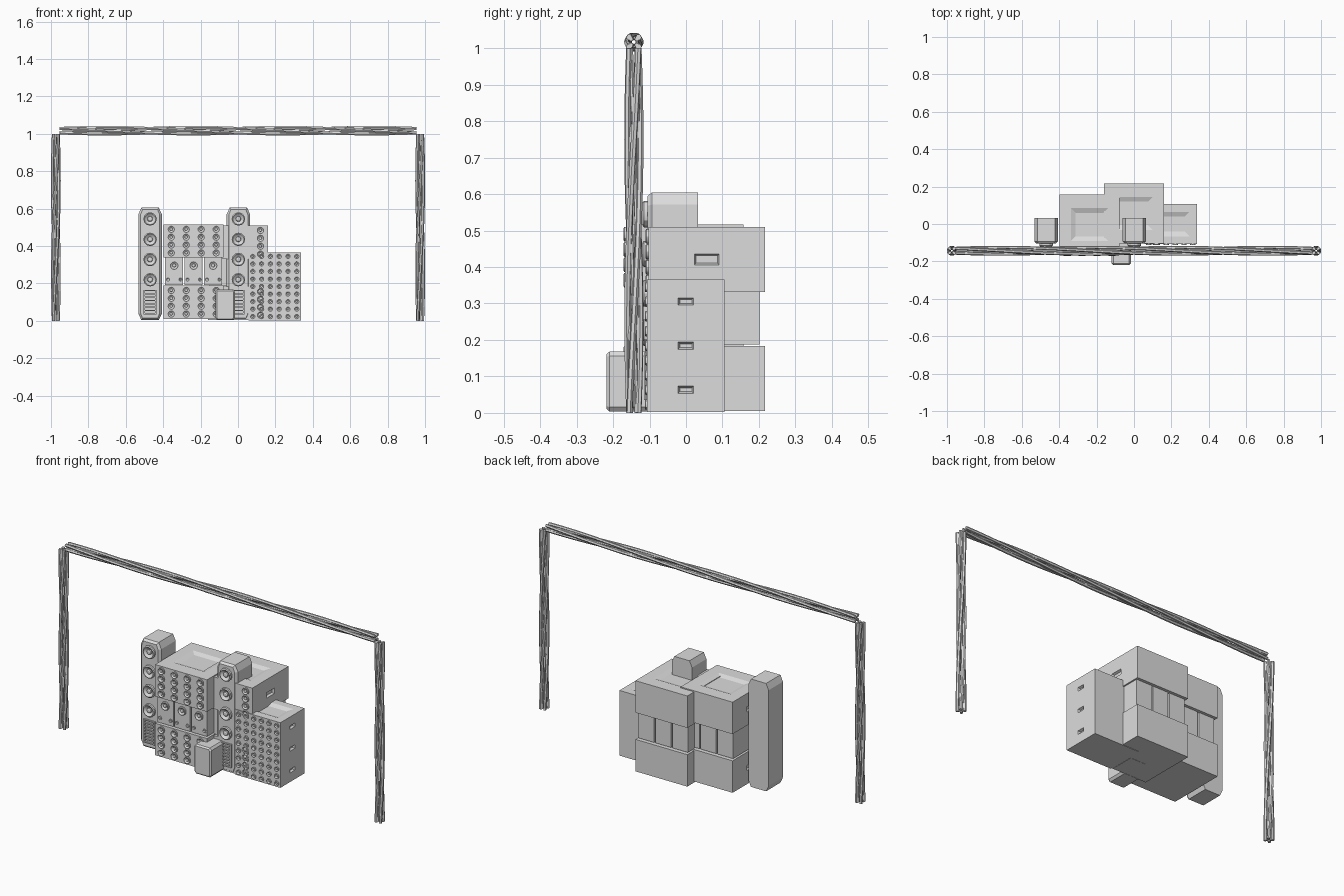
import bpy, bmesh, math
from mathutils import Vector, Matrix

cube = bpy.data.objects.get("Cube")
if cube:
    bpy.data.objects.remove(cube, do_unlink=True)

grey = bpy.data.materials.new("light grey")
grey.use_nodes = True
colour = (0.72, 0.72, 0.72, 1)
grey.diffuse_color = colour
grey.node_tree.nodes["Principled BSDF"].inputs["Base Color"].default_value = colour


def finish(name, bm, smooth=False):
    mesh = bpy.data.meshes.new(name)
    bm.normal_update()
    bm.to_mesh(mesh)
    bm.free()
    mesh.materials.append(grey)
    obj = bpy.data.objects.new(name, mesh)
    bpy.context.collection.objects.link(obj)
    if smooth:
        bpy.ops.object.select_all(action='DESELECT')
        obj.select_set(True)
        bpy.context.view_layer.objects.active = obj
        bpy.ops.object.shade_smooth_by_angle()


def add_box(bm, lo, hi):
    lo, hi = Vector(lo), Vector(hi)
    place = Matrix.Translation((lo + hi) / 2) @ Matrix.Diagonal((*(hi - lo), 1))
    bmesh.ops.create_cube(bm, size=1, matrix=place)


def recess(bm, normal, size, depth, taper):
    """Sink a rectangular pocket with sloping walls into one box side."""
    n = Vector(normal)
    bm.normal_update()
    face = max((f for f in bm.faces if f.normal.dot(n) > 0.99),
               key=lambda f: f.calc_area())
    centre = face.calc_center_median()
    axes = [a for a in range(3) if abs(n[a]) < 0.5]
    for shrink, sink in ((0, 0), (taper, depth)):
        bmesh.ops.inset_individual(bm, faces=[face], thickness=0.002)
        for v in face.verts:
            for a, s in zip(axes, size):
                side = math.copysign(s / 2 - shrink, v.co[a] - centre[a])
                v.co[a] = centre[a] + side
            v.co -= n * sink


def cabinet(name, lo, hi, handle, top=None):
    bm = bmesh.new()
    add_box(bm, lo, hi)
    for side in (-1, 1):
        recess(bm, (side, 0, 0), handle, 0.012, 0.005)
    if top:
        recess(bm, (0, 0, 1), top, 0.01, 0.025)
    finish(name, bm)


# Speaker cone outline: radius fraction, distance out from the panel
CONE = ((1, 0), (1, 0.3), (0.85, 0.4), (0.72, 0.25), (0.4, 0.06),
        (0.36, 0.25), (0.2, 0.35))


def add_driver(bm, x, y, z, r, sides=12):
    rings = []
    for f, out in CONE:
        ring = []
        for i in range(sides):
            a = math.tau * i / sides
            ring.append(bm.verts.new((x + r * f * math.cos(a), y - r * out,
                                      z + r * f * math.sin(a))))
        rings.append(ring)
    for a, b in zip(rings, rings[1:]):
        for i in range(sides):
            j = (i + 1) % sides
            bm.faces.new((a[i], a[j], b[j], b[i]))
    bm.faces.new(rings[-1])


def drivers(name, spots, y):
    bm = bmesh.new()
    for x, z, r in spots:
        add_driver(bm, x, y, z, r)
    finish(name, bm, True)


def chamfered_prism(name, x, w, z0, z1, y0, y1, cx, cz, bevel):
    """Upright block with cut corners and a bevelled front rim."""
    h = w / 2
    outline = ((-h + cx, z0), (h - cx, z0), (h, z0 + cz), (h, z1 - cz),
               (h - cx, z1), (-h + cx, z1), (-h, z1 - cz), (-h, z0 + cz))
    bm = bmesh.new()
    face = bm.faces.new([bm.verts.new((x + u, y0 + bevel, z))
                         for u, z in outline])
    new = bmesh.ops.extrude_face_region(bm, geom=[face])["geom"]
    for v in new:
        if isinstance(v, bmesh.types.BMVert):
            v.co.y = y1
    bmesh.ops.recalc_face_normals(bm, faces=bm.faces)
    front = min(bm.faces, key=lambda f: f.calc_center_median().y)
    bmesh.ops.inset_individual(bm, faces=[front], thickness=bevel)
    for v in front.verts:
        v.co.y = y0
    finish(name, bm)


# Column loudspeakers: cabinet, four drivers and a slatted horn
def column(name, x):
    front = -0.105
    chamfered_prism(name + "_column", x, 0.125, 0.004, 0.605, front, 0.033,
                    0.016, 0.034, 0.012)
    drivers(name + "_column_drivers",
            [(x, z, 0.036) for z in (0.545, 0.436, 0.328, 0.22)], front)
    bm = bmesh.new()
    for side in (-1, 1):
        add_box(bm, (x + side * 0.03 - 0.004, front - 0.01, 0.035),
                (x + side * 0.03 + 0.004, front + 0.002, 0.165))
    for i in range(8):
        z = 0.035 + i * 0.0177
        add_box(bm, (x - 0.03, front - 0.009, z),
                (x + 0.03, front + 0.002, z + 0.006))
    finish(name + "_column_horn", bm)


column("right", -0.47)
column("centre", 0.002)


# Square stacks: two large cabinets with three slim units between
def stack(name, x, y, z, columns, units):
    half = 0.16
    front = y - half
    for level, base in (("lower", 0.005), ("upper", 0.332)):
        cabinet(f"{name}_{level}_cabinet", (x - half, front, z + base),
                (x + half, y + half, z + base + 0.178), (0.068, 0.03),
                (0.2, 0.176))
        drivers(f"{name}_{level}_drivers",
                [(x + (c - 1.5) * 0.08, z + base + 0.026 + r * 0.042, 0.02)
                 for c in columns for r in range(4)], front)
    spots = []
    bm = bmesh.new()
    for i in (-1, 0, 1):
        u = x + i * 0.104
        add_box(bm, (u - 0.048, front + 0.012, z + 0.187),
                (u + 0.048, y + half - 0.016, z + 0.332))
        if i in units:
            spots.append((u, z + 0.29, 0.024))
            spots += [(u + s * 0.033, z + 0.215, 0.01) for s in (-1, 1)]
    finish(name + "_middle_units", bm)
    drivers(name + "_middle_drivers", spots, front + 0.012)


stack("right_stack", -0.237, -0.003, 0.006, range(4), (-1, 0, 1))
stack("centre_stack", 0.0, 0.057, 0.0, (3,), (1,))

# Three low cabinets with small driver grids
for i in range(3):
    base = 0.003 + i * 0.121
    cabinet(f"left_cabinet_{i + 1}", (0.057, -0.107, base),
            (0.336, 0.106, base + 0.121), (0.043, 0.02),
            (0.2, 0.13) if i == 2 else None)
    drivers(f"left_cabinet_{i + 1}_drivers",
            [(0.079 + c * 0.047, base + 0.02 + r * 0.04, 0.014)
             for c in range(6) for r in range(3)], -0.107)

# Small monitor box at the front
chamfered_prism("front_monitor", -0.068, 0.105, 0.004, 0.168, -0.218, -0.1,
                0.01, 0.012, 0.008)


# Twisted truss: four chords wound one way, inner lacing wound the other
def truss(name, start, end, turns):
    start, end = Vector(start), Vector(end)
    along = (end - start).normalized()
    side = Vector((0, 1, 0))
    other = along.cross(side)
    parts = []
    for kind, spin, thick, reach in (("chords", 1, 0.0085, 0.018),
                                     ("lacing", -1, 0.006, 0.011)):
        curve = bpy.data.curves.new(f"{name}_{kind}", 'CURVE')
        curve.dimensions = '3D'
        curve.bevel_depth = thick
        curve.bevel_resolution = 1
        curve.use_fill_caps = True
        steps = 24
        for k in range(4):
            spline = curve.splines.new('POLY')
            spline.points.add(steps)
            for i, p in enumerate(spline.points):
                t = i / steps
                a = math.tau * (k / 4 + 0.125 + spin * turns * t)
                co = (start.lerp(end, t)
                      + (side * math.cos(a) + other * math.sin(a)) * reach)
                p.co = (*co, 1)
        curve.materials.append(grey)
        obj = bpy.data.objects.new(f"{name}_{kind}", curve)
        bpy.context.collection.objects.link(obj)
        parts.append(obj)
    bpy.ops.object.select_all(action='DESELECT')
    for obj in parts:
        obj.select_set(True)
    bpy.context.view_layer.objects.active = parts[0]
    bpy.ops.object.convert(target='MESH')
    bpy.ops.object.shade_flat()


for label, x in (("right", -0.974), ("left", 0.974)):
    truss(label + "_truss_post", (x, -0.143, 0), (x, -0.143, 1.0), 0.5)
truss("truss_beam", (-0.953, -0.143, 1.017), (0.953, -0.143, 1.017), 1)
